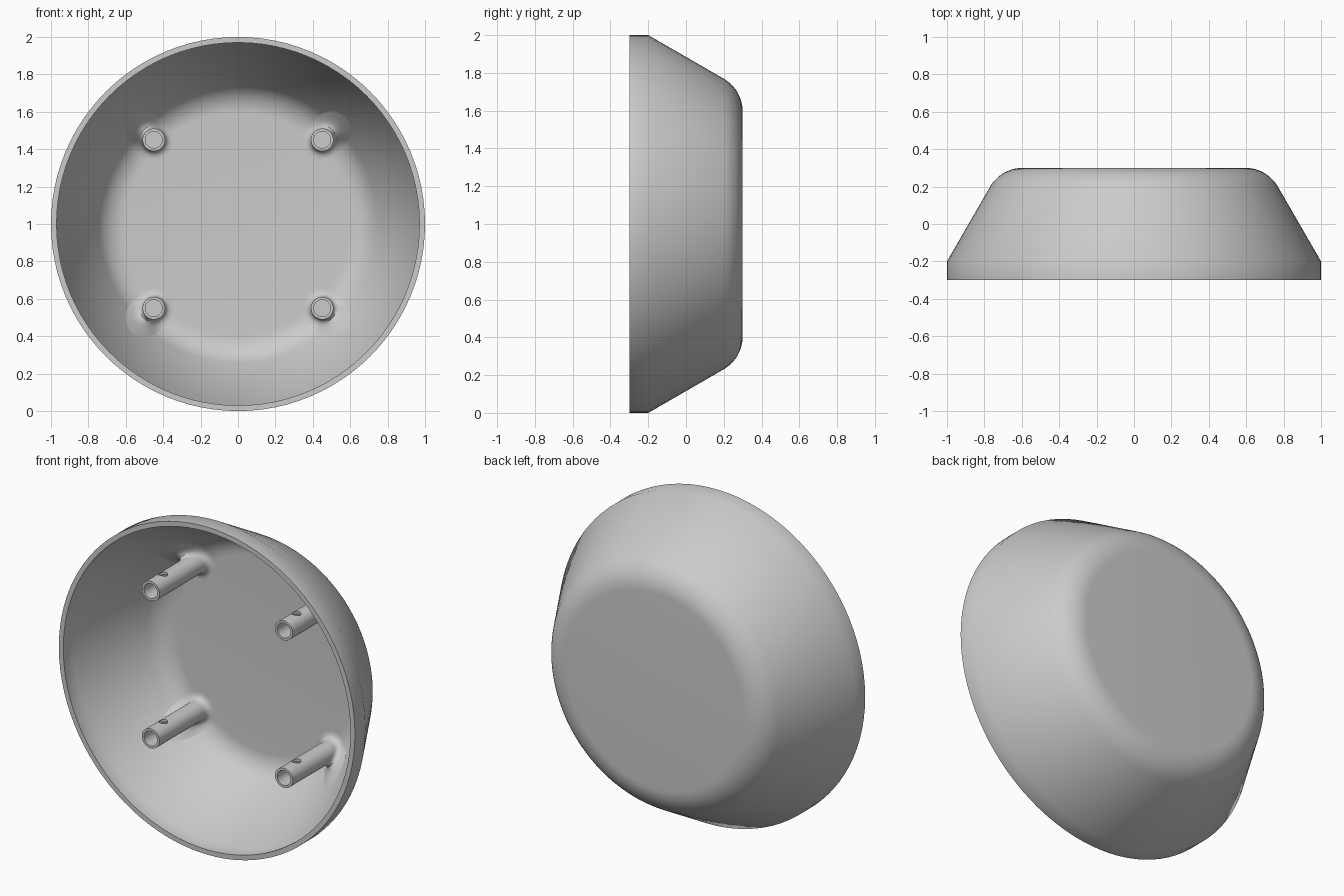
import bpy, bmesh
from math import sin, cos, tan, pi, radians, hypot, sqrt
from mathutils import Vector

if "Cube" in bpy.data.objects:
    bpy.data.objects.remove(bpy.data.objects["Cube"])

grey = bpy.data.materials.new("plain grey")
grey.use_nodes = True
colour = (0.6, 0.6, 0.6, 1)
grey.diffuse_color = colour
grey.node_tree.nodes["Principled BSDF"].inputs["Base Color"].default_value = colour

CENTRE_Z = 1.0
WALL = 0.03
BACK = 0.3
ROUND = 0.2                                   # outer corner radius
SLOPE = radians(60)
FLAT = 1 - 0.5 / tan(SLOPE) - ROUND * tan(SLOPE / 2)   # radius of the flat back


def arc(radius, steps=10):
    """Rounded corner from the flat back to the sloping side, as (radius, y)."""
    return [(FLAT + radius * sin(SLOPE * i / steps),
             BACK - ROUND + radius * cos(SLOPE * i / steps)) for i in range(steps + 1)]


def inner_y(r):
    """Depth of the inside surface at a distance r from the axis."""
    radius = ROUND - WALL
    if r <= FLAT:
        return BACK - WALL
    r_end, y_end = arc(radius)[-1]
    if r <= r_end:
        return BACK - ROUND + sqrt(radius ** 2 - (r - FLAT) ** 2)
    return y_end - (r - r_end) * tan(SLOPE)


def loft(name, rings, first=None, last=None):
    """Skin a stack of closed rings, with optional centre points at the ends."""
    bm = bmesh.new()
    loops = [[bm.verts.new(p) for p in ring] for ring in rings]
    n = len(loops[0])
    for a, b in zip(loops, loops[1:]):
        for i in range(n):
            j = (i + 1) % n
            bm.faces.new((a[i], a[j], b[j], b[i]))
    for point, loop in ((first, loops[0]), (last, loops[-1])):
        if point is not None:
            tip = bm.verts.new(point)
            for i in range(n):
                bm.faces.new((tip, loop[i], loop[(i + 1) % n]))
    bmesh.ops.recalc_face_normals(bm, faces=bm.faces)
    mesh = bpy.data.meshes.new(name)
    bm.to_mesh(mesh)
    bm.free()
    mesh.materials.append(grey)
    obj = bpy.data.objects.new(name, mesh)
    bpy.context.collection.objects.link(obj)
    return obj


def smooth(obj, angle):
    bpy.ops.object.select_all(action='DESELECT')
    obj.select_set(True)
    bpy.context.view_layer.objects.active = obj
    bpy.ops.object.shade_smooth_by_angle(angle=radians(angle))


# Bowl: turned shell lying on its side, open to the front
SEGMENTS = 96
outer = arc(ROUND) + [(1, -0.2), (1, -BACK)]
inner = [(1 - WALL, -BACK), (1 - WALL, -0.208)] + arc(ROUND - WALL)[::-1]
rings = [[(r * cos(2 * pi * i / SEGMENTS), y, CENTRE_Z + r * sin(2 * pi * i / SEGMENTS))
          for i in range(SEGMENTS)] for r, y in outer + inner]
bowl = loft("bowl", rings, (0, BACK, CENTRE_Z), (0, BACK - WALL, CENTRE_Z))
smooth(bowl, 35)

# Posts: hollow tubes that flare smoothly into the inside of the bowl
POST_R, BORE_R, TIP_Y, OFFSET, SIDES = 0.06, 0.045, -0.2, 0.45, 40


def post(name, sx, sz):
    cx, cz = sx * OFFSET, sz * OFFSET
    outward = Vector((sx, sz)).normalized()
    dirs = [Vector((cos(2 * pi * i / SIDES), sin(2 * pi * i / SIDES))) for i in range(SIDES)]

    def surface(d, rho):
        return inner_y(hypot(cx + d.x * rho, cz + d.y * rho))

    def ring(place):
        out = []
        for d in dirs:
            rho, y = place(d)
            out.append((cx + d.x * rho, y, CENTRE_Z + cz + d.y * rho))
        return out

    def flare(t):
        def place(d):
            width = 0.045 + 0.07 * max(0, d.dot(outward)) ** 2
            foot = surface(d, POST_R)
            end = POST_R + width
            rho = POST_R + t * t * width
            y = (1 - t) ** 2 * (foot - width) + 2 * t * (1 - t) * foot + t * t * surface(d, end)
            # keep the flare in front of the bowl surface
            return rho, min(y, surface(d, rho) + 0.002)
        return place

    def buried(k):
        return lambda d: (k * flare(1)(d)[0], surface(d, k * flare(1)(d)[0]) + 0.012)

    rings = [ring(lambda d: (BORE_R, 0.15)), ring(lambda d: (BORE_R, TIP_Y)),
             ring(lambda d: (POST_R, TIP_Y))]
    rings += [ring(flare(i / 8)) for i in range(9)]
    rings += [ring(buried(k)) for k in (1, 0.7, 0.4)]
    obj = loft(name, rings, (cx, 0.15, CENTRE_Z + cz),
               (cx, inner_y(hypot(cx, cz)) + 0.012, CENTRE_Z + cz))

    # Cross hole near the tip
    bpy.ops.mesh.primitive_cylinder_add(vertices=24, radius=0.026, depth=0.3,
                                        location=(cx, TIP_Y + 0.12, CENTRE_Z + cz))
    cutter = bpy.context.object
    cutter.hide_render = True
    cutter.data.materials.append(grey)
    cut = obj.modifiers.new("cross hole", 'BOOLEAN')
    cut.operation, cut.solver, cut.object = 'DIFFERENCE', 'EXACT', cutter
    bpy.context.view_layer.objects.active = obj
    bpy.ops.object.modifier_apply(modifier=cut.name)
    bpy.data.objects.remove(cutter)
    smooth(obj, 35)


for row, sz in (("upper", 1), ("lower", -1)):
    for side, sx in (("left", 1), ("right", -1)):
        post(f"{row}_{side}_post", sx, sz)
